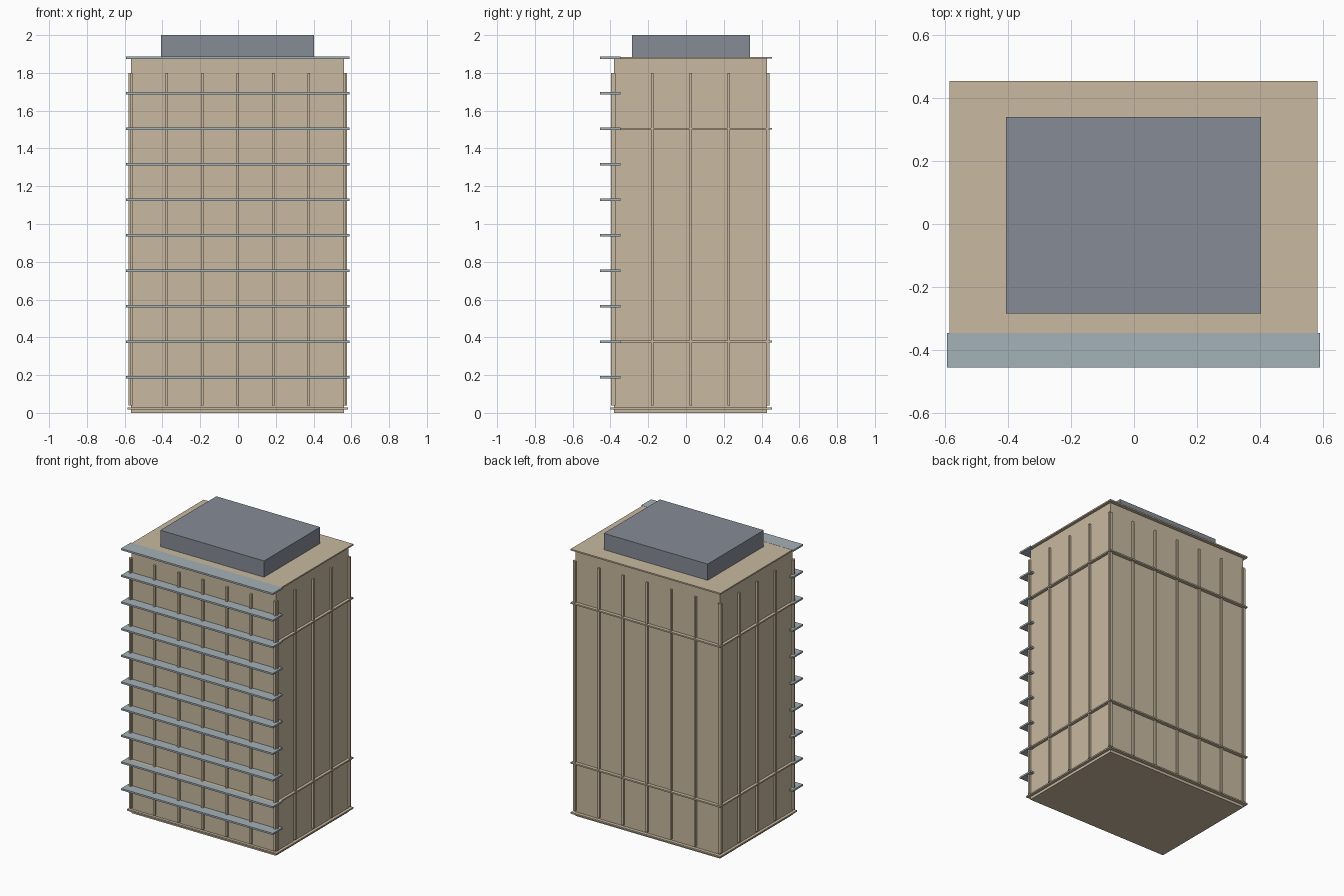
import bpy

if "Cube" in bpy.data.objects:
    bpy.data.objects.remove(bpy.data.objects["Cube"], do_unlink=True)


def material(name, rgb):
    mat = bpy.data.materials.new(name)
    mat.use_nodes = True
    mat.diffuse_color = (*rgb, 1)
    mat.node_tree.nodes["Principled BSDF"].inputs["Base Color"].default_value = (*rgb, 1)
    return mat


sand = material("sand wall", (0.58, 0.485, 0.35))
slate = material("slate grey", (0.24, 0.265, 0.305))
pale_blue = material("pale blue grey", (0.375, 0.445, 0.475))


def box(name, x, y, z, mat):
    """Box from (low, high) extents on each axis."""
    ext = (x, y, z)
    bpy.ops.mesh.primitive_cube_add(size=1, location=[(a + b) / 2 for a, b in ext])
    obj = bpy.context.object
    obj.name = name
    obj.scale = [b - a for a, b in ext]
    bpy.ops.object.transform_apply(location=False, rotation=False, scale=True)
    obj.data.materials.append(mat)
    return obj


def around(c, half):
    return (c - half, c + half)


CX = -0.002
HALF_X = 0.564
FRONT, BACK = -0.381, 0.430
TOP = 1.88
STOREY = TOP / 10
FIN = 0.007

# Main tower block and rooftop plant room
box("tower_block", around(CX, HALF_X), (FRONT, BACK), (0, TOP), sand)
box("plant_room", around(CX, 0.405), (-0.285, 0.340), (TOP, 2.0), slate)

# Thin ledges that wrap the tower
for name, z in (("base_ledge", 0.024), ("lower_ledge", 2 * STOREY + 0.001),
                ("upper_ledge", 8 * STOREY), ("roof_ledge", TOP)):
    box(name, around(CX, HALF_X + 0.02), (FRONT - 0.02, BACK + 0.024),
        around(z, 0.005), sand)

# Sunshade shelves across the front, one per storey
for i in range(1, 11):
    box(f"sunshade_{i}", around(CX, 0.592), (-0.455, -0.346),
        around(i * STOREY, 0.006), pale_blue)

# Vertical fins on front and back, then on both sides
fin_z = (0.04, 1.80)
for i in range(7):
    x = CX - HALF_X + i * HALF_X / 3
    for side, y in (("front", FRONT), ("back", BACK)):
        lo, hi = (0.016, FIN) if side == "front" else (FIN, 0.012)
        box(f"{side}_fin_{i + 1}", around(x, FIN), (y - lo, y + hi), fin_z, sand)
for i in range(5):
    y = FRONT + i * (BACK - FRONT) / 4
    for side, sign in (("left", 1), ("right", -1)):
        box(f"{side}_fin_{i + 1}", around(CX + sign * (HALF_X + 0.002), 0.012),
            around(y, FIN), fin_z, sand)
